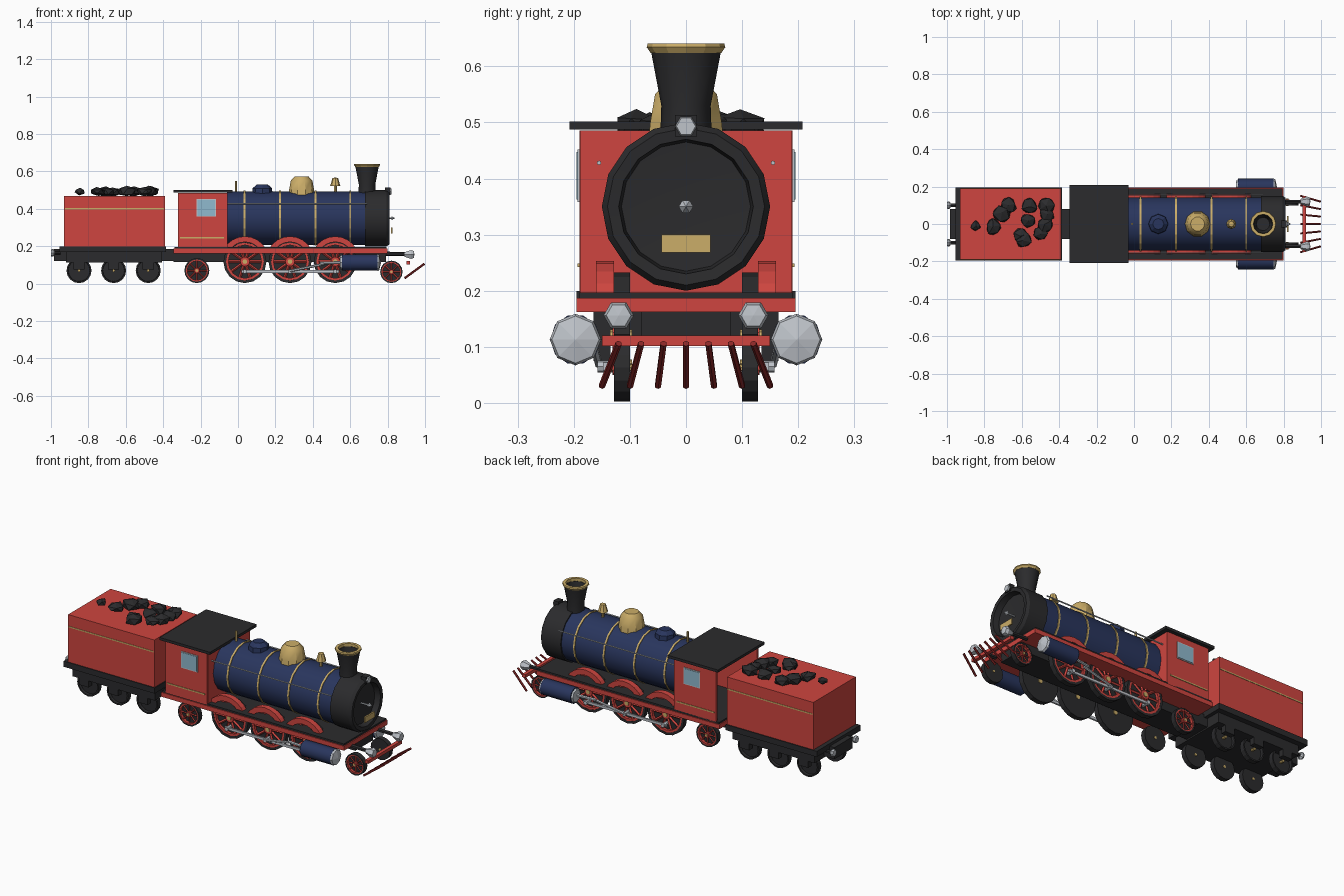
import bpy, bmesh, math, random
from mathutils import Vector, Matrix

if "Cube" in bpy.data.objects:
    bpy.data.objects.remove(bpy.data.objects["Cube"])

random.seed(4)

def material(name, rgb):
    m = bpy.data.materials.new(name)
    m.diffuse_color = (*rgb, 1)
    m.use_nodes = True
    m.node_tree.nodes["Principled BSDF"].inputs["Base Color"].default_value = m.diffuse_color
    return m

RED = material("red paint", (0.62, 0.06, 0.05))
DARK_RED = material("dark red", (0.26, 0.02, 0.02))
NAVY = material("navy paint", (0.022, 0.036, 0.11))
BLACK = material("black iron", (0.024, 0.024, 0.026))
GOLD = material("brass", (0.6, 0.42, 0.14))
SILVER = material("steel", (0.52, 0.55, 0.59))
GLASS = material("window glass", (0.28, 0.49, 0.62))


class Part:
    """Collects primitives into one single-coloured object."""

    def __init__(self, name, mat):
        self.name, self.mat, self.bm = name, mat, bmesh.new()

    def box(self, x0, x1, y0, y1, z0, z1):
        m = Matrix.Translation(((x0 + x1) / 2, (y0 + y1) / 2, (z0 + z1) / 2))
        m = m @ Matrix.Diagonal((abs(x1 - x0), abs(y1 - y0), abs(z1 - z0), 1))
        bmesh.ops.create_cube(self.bm, size=1, matrix=m)
        return self

    def rod(self, a, b, r, sides=6):
        a, b = Vector(a), Vector(b)
        m = Matrix.Translation((a + b) / 2) @ (b - a).to_track_quat('Z', 'Y').to_matrix().to_4x4()
        bmesh.ops.create_cone(self.bm, cap_ends=True, segments=sides, radius1=r, radius2=r,
                              depth=(b - a).length, matrix=m)
        return self

    def lathe(self, axis, loc, pts, sides=16, closed=False, arc=None):
        """Spin (along, radius) points about an axis; arc=(start, end) gives a part turn."""
        bm, rings = self.bm, []
        a0, a1 = arc or (0, 2 * math.pi)
        n = sides + 1 if arc else sides
        for along, r in pts:
            ring = []
            for i in range(n if r > 0 else 1):
                t = a0 + (a1 - a0) * i / sides
                c, s = r * math.cos(t), r * math.sin(t)
                p = {'x': (along, c, s), 'y': (c, along, s), 'z': (c, s, along)}[axis]
                ring.append(bm.verts.new(Vector(loc) + Vector(p)))
            rings.append(ring)
        pairs = list(zip(rings, rings[1:])) + ([(rings[-1], rings[0])] if closed else [])
        for p, q in pairs:
            for i in range(sides):
                j = i + 1 if arc else (i + 1) % sides
                if len(p) == 1:
                    bm.faces.new((p[0], q[i], q[j]))
                elif len(q) == 1:
                    bm.faces.new((p[i], p[j], q[0]))
                else:
                    bm.faces.new((p[i], p[j], q[j], q[i]))
        if arc and closed:
            bm.faces.new([r[0] for r in rings])
            bm.faces.new([r[-1] for r in rings])
        return self

    def done(self, smooth=None):
        bmesh.ops.recalc_face_normals(self.bm, faces=self.bm.faces[:])
        me = bpy.data.meshes.new(self.name)
        self.bm.to_mesh(me)
        self.bm.free()
        me.materials.append(self.mat)
        if smooth:
            me.polygons.foreach_set("use_smooth", [True] * len(me.polygons))
            me.set_sharp_from_angle(angle=math.radians(smooth))
        ob = bpy.data.objects.new(self.name, me)
        bpy.context.collection.objects.link(ob)
        return ob


# Engine frame and running board
Part("engine_frame", BLACK).box(-0.345, 0.79, -0.08, 0.08, 0.115, 0.168).done()
Part("running_board_edge", RED).box(-0.345, 0.80, -0.195, 0.195, 0.162, 0.187).done()
Part("running_board_top", BLACK).box(-0.34, 0.795, -0.19, 0.19, 0.186, 0.197).done()

# Boiler, bands and smokebox with recessed front
C = (0, 0, 0.35)
Part("boiler", NAVY).lathe('x', C, [(-0.06, 0), (-0.06, 0.143), (0.69, 0.143), (0.69, 0)], 16).done(40)
bands = Part("boiler_bands", GOLD)
for x in (0.035, 0.225, 0.415, 0.60):
    bands.lathe('x', C, [(x - 0.005, 0.14), (x - 0.005, 0.147), (x + 0.005, 0.147), (x + 0.005, 0.14)], 16, True)
bands.done()
Part("smokebox", BLACK).lathe('x', C, [(0.68, 0), (0.68, 0.15), (0.795, 0.15), (0.81, 0.14), (0.808, 0.12),
                                       (0.775, 0.115), (0.765, 0)], 16).done(30)
Part("door_handle", SILVER).lathe('x', C, [(0.77, 0), (0.77, 0.005), (0.82, 0.005), (0.82, 0.013), (0.84, 0)], 6).done()
Part("front_plate", GOLD).box(0.818, 0.826, -0.044, 0.044, 0.268, 0.3).done()
Part("top_lamp", BLACK).box(0.785, 0.815, -0.02, 0.02, 0.475, 0.513).done()
Part("top_lamp_lens", SILVER).lathe('x', (0, 0, 0.493), [(0.813, 0), (0.813, 0.02), (0.822, 0.017), (0.822, 0)], 6).done()

# Chimney, domes, bell and whistle
top = (0.69, 0, 0)
Part("chimney", BLACK).lathe('z', top, [(0.47, 0.046), (0.53, 0.044), (0.625, 0.062), (0.625, 0.05),
                                        (0.56, 0.036), (0.56, 0)], 12).done(35)
Part("chimney_rim", GOLD).lathe('z', top, [(0.622, 0.052), (0.624, 0.063), (0.634, 0.07), (0.641, 0.068),
                                           (0.641, 0.052)], 12, True).done()
Part("steam_dome", GOLD).lathe('z', (0.34, 0, 0), [(0.47, 0), (0.47, 0.07), (0.5, 0.067), (0.55, 0.058),
                                                   (0.572, 0.038), (0.572, 0)], 10).done(35)
Part("sand_dome", NAVY).lathe('z', (0.13, 0, 0), [(0.47, 0), (0.47, 0.055), (0.51, 0.052), (0.53, 0.03),
                                                  (0.53, 0)], 8).done()
Part("bell", GOLD).lathe('z', (0.52, 0, 0), [(0.48, 0), (0.48, 0.008), (0.523, 0.008), (0.523, 0.027),
                                             (0.54, 0.022), (0.565, 0.015), (0.567, 0)], 8).done()
Part("whistle", GOLD).rod((-0.01, 0, 0.48), (-0.01, 0, 0.55), 0.006).done()

# Cab with open back
cab = Part("cab_walls", RED).box(-0.07, -0.055, -0.188, 0.188, 0.197, 0.486)
for s in (-1, 1):
    cab.box(-0.32, -0.06, s * 0.176, s * 0.19, 0.19, 0.486)
cab.done()
Part("cab_roof", BLACK).lathe('x', (0, 0, 0), []).box(-0.345, -0.03, -0.208, 0.208, 0.487, 0.502).done()

# Tender body, frame and coal
Part("tender_body", RED).box(-0.93, -0.39, -0.19, 0.19, 0.198, 0.468).done()
tf = Part("tender_frame", BLACK).box(-0.955, -0.385, -0.195, 0.195, 0.168, 0.2)
tf.box(-0.92, -0.405, -0.165, 0.165, 0.112, 0.17)
tf.box(-0.985, -0.34, -0.08, 0.08, 0.12, 0.185).done()
coal = Part("coal", BLACK)
for x, y in ((-.845, -.01), (-.67, .10), (-.75, -.015), (-.71, .055), (-.56, .095), (-.567, .02), (-.47, .10),
             (-.465, .05), (-.475, -.005), (-.59, -.085), (-.5, -.05), (-.61, -.06)):
    r = 0.028 if x < -.8 else random.uniform(0.037, 0.05)
    m = Matrix.Translation((x, y, 0.492)) @ Matrix.Diagonal((1, 1, 0.6, 1)) @ Matrix.Rotation(random.random() * 6, 4, 'Z')
    lump = bmesh.ops.create_icosphere(coal.bm, subdivisions=1, radius=r, matrix=m)
    for v in lump["verts"]:
        v.co += Vector([random.uniform(-0.005, 0.005) for _ in range(3)])
coal.done()


def wheel(name, x, r, s, spokes):
    """Black disc with brass axle end; red rim and spokes in relief on the outside."""
    z = r + 0.003
    Part(name + "_tyre", BLACK).lathe('y', (x, 0, z), [(s * 0.1, 0), (s * 0.1, r), (s * 0.128, r),
                                      (s * 0.128, r * 0.88), (s * 0.112, r * 0.86), (s * 0.112, 0)], 16).done()
    Part(name + "_axle_end", GOLD).rod((x, s * 0.096, z), (x, s * 0.135, z), r * 0.11, 8).done()
    if spokes:
        red = Part(name + "_spokes", RED)
        red.lathe('y', (x, 0, z), [(s * 0.11, r * 0.9), (s * 0.127, r * 0.9), (s * 0.127, r * 0.77),
                                   (s * 0.11, r * 0.77)], 16, True)
        red.rod((x, s * 0.11, z), (x, s * 0.131, z), r * 0.22, 10)
        for i in range(spokes):
            t = 2 * math.pi * i / spokes
            red.rod((x, s * 0.119, z), (x + r * 0.82 * math.cos(t), s * 0.119, z + r * 0.82 * math.sin(t)), r * 0.065, 4)
        red.done()


DRIVERS = (0.037, 0.278, 0.52)
for s, side in ((-1, "right"), (1, "left")):
    # Wheels and splashers
    for i, x in enumerate(DRIVERS):
        wheel(f"{side}_driving_wheel_{i}", x, 0.115, s, 10)
        Part(f"{side}_splasher_{i}", RED).lathe('y', (x, 0, 0.125), [(s * 0.128, 0.098), (s * 0.128, 0.128),
             (s * 0.16, 0.128), (s * 0.16, 0.098)], 8, True, (math.radians(28), math.radians(152))).done()
    wheel(f"{side}_leading_wheel", 0.82, 0.06, s, 8)
    wheel(f"{side}_trailing_wheel", -0.22, 0.067, s, 8)
    for i, x in enumerate((-0.85, -0.665, -0.48)):
        wheel(f"{side}_tender_wheel_{i}", x, 0.067, s, 0)
        Part(f"{side}_axle_box_{i}", BLACK).box(x - 0.03, x + 0.03, s * 0.135, s * 0.165, 0.075, 0.12).done()

    # Cylinder, piston and rods
    cy = (0, s * 0.197, 0.113)
    Part(f"{side}_cylinder", NAVY).lathe('x', cy, [(0.555, 0), (0.555, 0.045), (0.745, 0.045), (0.745, 0)], 10).done(40)
    Part(f"{side}_cylinder_caps", SILVER).lathe('x', cy, [(0.745, 0), (0.745, 0.046), (0.755, 0.042), (0.765, 0)], 8)\
        .lathe('x', cy, [(0.555, 0), (0.555, 0.04), (0.546, 0.035), (0.546, 0)], 8).done()
    rods = Part(f"{side}_rods", SILVER).box(0.02, 0.54, s * 0.138, s * 0.148, 0.058, 0.072)
    rods.rod((0.278, s * 0.155, 0.068), (0.46, s * 0.165, 0.105), 0.007)
    rods.rod((0.44, s * 0.175, 0.11), (0.56, s * 0.19, 0.113), 0.008)
    for x in DRIVERS:
        rods.rod((x, s * 0.115, 0.065), (x, s * 0.158, 0.065), 0.011, 8)
    rods.done()

    # Handrail, cab window and trim lines
    Part(f"{side}_handrail", SILVER).rod((-0.06, s * 0.155, 0.428), (0.69, s * 0.155, 0.428), 0.004).done()
    Part(f"{side}_window_frame", SILVER).box(-0.222, -0.118, s * 0.189, s * 0.193, 0.358, 0.452).done()
    Part(f"{side}_window", GLASS).box(-0.217, -0.123, s * 0.189, s * 0.195, 0.363, 0.447).done()
    Part(f"{side}_trim_lines", GOLD).box(-0.31, -0.075, s * 0.189, s * 0.193, 0.242, 0.249)\
        .box(-0.925, -0.395, s * 0.189, s * 0.192, 0.397, 0.404).done()

    # Buffers at both ends
    Part(f"{side}_front_buffer_stem", BLACK).rod((0.79, s * 0.12, 0.16), (0.91, s * 0.12, 0.158), 0.011).done()
    Part(f"{side}_front_buffer_head", SILVER).lathe('x', (0, s * 0.12, 0.156),
         [(0.89, 0), (0.89, 0.014), (0.925, 0.027), (0.94, 0.022), (0.943, 0)], 6).done()
    Part(f"{side}_rear_buffer_stem", BLACK).rod((-0.95, s * 0.1, 0.165), (-0.985, s * 0.1, 0.165), 0.01).done()
    Part(f"{side}_rear_buffer_head", SILVER).lathe('x', (0, s * 0.1, 0.165),
         [(-0.98, 0), (-0.98, 0.014), (-0.99, 0.021), (-1.0, 0.018), (-1.0, 0)], 8).done()

# Cowcatcher
Part("cowcatcher_beam", RED).box(0.9, 0.92, -0.15, 0.15, 0.102, 0.12).done()
bars = Part("cowcatcher_bars", DARK_RED)
for i in range(-3, 4):
    bars.rod((0.892, i * 0.05, 0.03), (0.996, i * 0.04, 0.106), 0.006)
bars.done()
